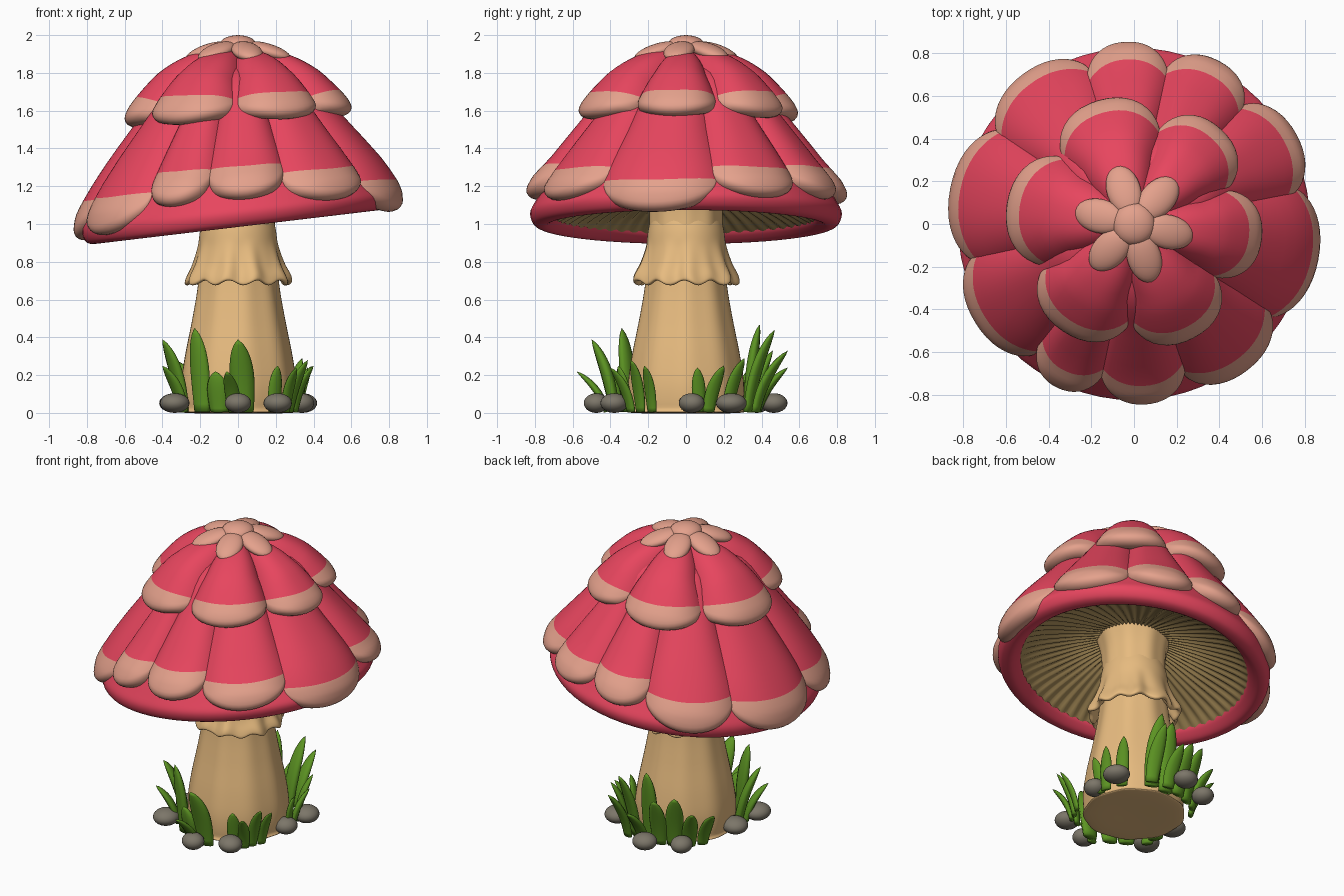
import bpy, bmesh, math
from mathutils import Vector, Matrix

if "Cube" in bpy.data.objects:
    bpy.data.objects.remove(bpy.data.objects["Cube"])


def material(name, r, g, b):
    m = bpy.data.materials.new(name)
    lin = [((c / 255 + 0.055) / 1.055) ** 2.4 for c in (r, g, b)]
    m.diffuse_color = (*lin, 1)
    m.use_nodes = True
    m.node_tree.nodes["Principled BSDF"].inputs["Base Color"].default_value = m.diffuse_color
    return m


RED = material("cap red", 233, 70, 95)
PALE = material("pale pink", 228, 161, 140)
TAN = material("stem tan", 232, 188, 128)
GILL = material("gill khaki", 178, 149, 94)
GREEN = material("grass green", 93, 149, 35)
GREY = material("stone grey", 124, 118, 105)


def tilt(p):
    """Lean the cap: the left side hangs lower, strongest at the rim."""
    k = 0.117 * max(0, min(1.1, 2.0 - p[2]))
    return (p[0], p[1], p[2] + k * p[0])


def smooth_path(pts, n=12):
    """Catmull-Rom samples through a few profile points."""
    P = [Vector(p) for p in pts]
    P = [2 * P[0] - P[1]] + P + [2 * P[-1] - P[-2]]
    out = []
    for i in range(1, len(P) - 2):
        a, b, c, d = P[i - 1:i + 3]
        for k in range(n):
            t = k / n
            out.append(0.5 * (2 * b + (c - a) * t + (2 * a - 5 * b + 4 * c - d) * t * t
                              + (3 * b - a - 3 * c + d) * t ** 3))
    return out + [P[-2]]


def grid(name, rows, mats, wrap=False, mat_rule=None, fix=False):
    """Mesh from rows of points, rows running from the top down."""
    bm = bmesh.new()
    V = [[bm.verts.new(p) for p in row] for row in rows]
    n = len(rows[0])
    for i in range(len(rows) - 1):
        for j in range(n if wrap else n - 1):
            k = (j + 1) % n
            f = bm.faces.new((V[i][j], V[i + 1][j], V[i + 1][k], V[i][k]))
            f.smooth = True
            if mat_rule:
                f.material_index = mat_rule(i)
    if wrap:
        bmesh.ops.remove_doubles(bm, verts=bm.verts, dist=1e-5)
    if fix:
        bmesh.ops.recalc_face_normals(bm, faces=bm.faces)
    me = bpy.data.meshes.new(name)
    bm.to_mesh(me)
    bm.free()
    for m in mats:
        me.materials.append(m)
    ob = bpy.data.objects.new(name, me)
    bpy.context.collection.objects.link(ob)
    return ob


def lathe(name, pts, mat, seg=64, ripple=None, warp=lambda p: p, n=6):
    rows = []
    for r, z in smooth_path(pts, n):
        row = []
        for j in range(seg):
            a = 2 * math.pi * j / seg
            dr, dz = ripple(a, r, z) if ripple else (0, 0)
            q = max(0, r) + dr
            row.append(warp((q * math.cos(a), q * math.sin(a), z + dz)))
        rows.append(row)
    return grid(name, rows, [mat], wrap=True)


def ellipsoid(name, mat, loc, scale, rot=Matrix(), warp=lambda p: p):
    bm = bmesh.new()
    bmesh.ops.create_uvsphere(bm, u_segments=24, v_segments=14, radius=1)
    M = Matrix.Translation(loc) @ rot @ Matrix.Diagonal((*scale, 1))
    for v in bm.verts:
        v.co = warp(M @ v.co)
    for f in bm.faces:
        f.smooth = True
    me = bpy.data.meshes.new(name)
    bm.to_mesh(me)
    bm.free()
    me.materials.append(mat)
    bpy.context.collection.objects.link(bpy.data.objects.new(name, me))


def petal(name, profile, a0, a1, z_tip, h, drop, band, bulge):
    """Pillow-shaped scale between two angles, sunk at its sides, rolled at its tip."""
    path = smooth_path(profile, 16)
    S = [0]
    for p, q in zip(path, path[1:]):
        S.append(S[-1] + (q - p).length)

    def at(s):
        i = 0
        while i < len(S) - 2 and S[i + 1] < s:
            i += 1
        d = (path[i + 1] - path[i]).normalized()
        return path[i] + d * (s - S[i]), Vector((-d.y, d.x))

    L0 = next((S[i] for i, p in enumerate(path) if p.y <= z_tip), S[-1])
    NU, NA, NB, R = 24, 14, 6, 0.05
    rows = [[] for _ in range(NA + NB + 9)]
    for j in range(NU + 1):
        u = math.sin((j / NU - 0.5) * math.pi)
        ang = math.radians((a0 + a1) / 2 + u * ((a1 - a0) / 2 + 0.8))
        L = L0 - drop * (1 - math.sqrt(max(0, 1 - u * u)))
        sb = min(L0 - band - 0.04 * u * u, L - 0.06)
        se = max(L - R, sb + 0.005)
        line = [(sb * i / NA, 0) for i in range(NA)]
        line += [(sb + (se - sb) * i / NB, 0) for i in range(NB)]
        for i in range(9):
            f = math.radians(160) * i / 8
            line.append((se + R * math.sin(f), 0.055 * (1 - math.cos(f))))
        for i, (s, sink) in enumerate(line):
            p, nrm = at(s)
            fade = min(1, s / (0.5 * L0))
            t = max(0, min(1, (s - L0 + band * 1.6) / band))
            off = -h * fade * abs(u) ** 2.8 - sink + bulge * t * t * (1 - u * u)
            p = p + nrm * off
            rows[i].append(tilt((p.x * math.cos(ang), p.x * math.sin(ang), p.y)))
    grid(name, rows, [RED, PALE], mat_rule=lambda i: int(i >= NA))


# cap shell with a rounded lip
lathe("cap_body", [(0, 1.87), (0.3, 1.76), (0.47, 1.57), (0.6, 1.4), (0.71, 1.255), (0.79, 1.13),
                   (0.825, 1.06), (0.805, 1.0), (0.75, 0.985), (0.7, 1.015), (0.68, 1.05)],
      RED, warp=tilt)

# ribbed underside
lathe("gills", [(0.735, 1.005), (0.6, 1.075), (0.4, 1.145), (0.22, 1.2), (0.1, 1.23)], GILL, seg=300, n=5,
      ripple=lambda a, r, z: (0, 0.007 * math.cos(60 * a + 5 * r) * min(1, (0.735 - r) * 12)), warp=tilt)

# outer ring of scales, each hanging to its own height
outer = [(0.06, 1.9), (0.34, 1.79), (0.5, 1.615), (0.6, 1.495), (0.705, 1.365), (0.795, 1.24),
         (0.85, 1.11), (0.865, 0.9)]
edges = [-168, -128, -102, -71, -33, 11, 47, 78, 107, 146, 192]
tips = [1.03, 1.14, 1.14, 1.085, 0.975, 1.07, 1.11, 1.13, 1.04, 1.02]
for i, (a, b, z) in enumerate(zip(edges, edges[1:], tips)):
    petal(f"outer_scale_{i}", outer, a, b, z, 0.055, 0.17, 0.185, 0.02)

# middle ring of scales
middle = [(0.04, 1.94), (0.25, 1.9), (0.4, 1.825), (0.5, 1.735), (0.565, 1.65), (0.6, 1.57), (0.615, 1.45)]
edges = [-155, -92, -33, 20, 75, 137, 205]
for i, (a, b) in enumerate(zip(edges, edges[1:])):
    petal(f"middle_scale_{i}", middle, a, b, 1.555, 0.1, 0.16, 0.155, 0.01)

# flower-like crown
for i, a in enumerate((107, 47, -13, -73, -133, 167)):
    t = math.radians(a)
    rot = Matrix.Rotation(t, 4, 'Z') @ Matrix.Rotation(math.radians(18), 4, 'Y')
    ellipsoid(f"crown_petal_{i}", PALE, (0.165 * math.cos(t), 0.165 * math.sin(t), 1.913),
              (0.125, 0.08, 0.04), rot, tilt)
ellipsoid("crown_button", PALE, (0, 0, 1.945), (0.1, 0.1, 0.055))

# stem, gently fluted
lathe("stem", [(0.23, 1.25), (0.195, 1.1), (0.195, 0.9), (0.215, 0.68), (0.245, 0.5), (0.285, 0.3),
               (0.305, 0.15), (0.3, 0.03), (0.28, 0), (0, 0)], TAN, seg=72,
      ripple=lambda a, r, z: (0.004 * math.cos(9 * a) * min(1, r * 4), 0))


# frilled skirt around the stem
def frill(a, r, z):
    k = max(0, min(1, (0.92 - z) / 0.2))
    w = math.sin(9 * a) + 0.5 * math.sin(14 * a + 1)
    return 0.011 * k * w, 0.013 * k * math.sin(11 * a + 2)


lathe("skirt", [(0.18, 1.05), (0.2, 0.97), (0.213, 0.88), (0.24, 0.79), (0.27, 0.725), (0.275, 0.695),
                (0.255, 0.69), (0.235, 0.72), (0.2, 0.76)], TAN, seg=120, ripple=frill)


def blade(name, base, tip, w):
    """Curved leaf with a lens section, pointed at the tip."""
    B, T = Vector((*base, 0.005)), Vector(tip)
    C = B * 0.8 + T * 0.2
    C.z = T.z * 0.6
    side = Vector((-base[1], base[0], 0)).normalized()
    rows = []
    for i in range(-1, 13):
        t = max(0, i) / 12
        p = B * (1 - t) ** 2 + C * 2 * t * (1 - t) + T * t * t
        d = ((C - B) * (1 - t) + (T - C) * t).normalized()
        nrm = side.cross(d).normalized()
        f = 0 if i in (-1, 12) else (0.8 + 0.7 * t) * (1 - t ** 2.4) ** 0.8
        rows.append([p + side * w * f * math.cos(a) + nrm * 0.5 * w * f * math.sin(a)
                     for a in (k * math.pi / 5 for k in range(10))])
    grid(name, rows, [GREEN], wrap=True, fix=True)


# grass: base xy, tip xyz, half width
blades = [
    ((-0.19, -0.3), (-0.23, -0.34, 0.45), 0.06), ((0.03, -0.38), (0.0, -0.5, 0.39), 0.066),
    ((-0.1, -0.35), (-0.12, -0.4, 0.22), 0.06), ((-0.29, -0.22), (-0.4, -0.3, 0.25), 0.045),
    ((-0.02, -0.42), (-0.06, -0.58, 0.22), 0.04), ((-0.29, -0.14), (-0.4, -0.22, 0.39), 0.06),
    ((0.19, -0.31), (0.21, -0.36, 0.25), 0.042), ((0.25, -0.29), (0.31, -0.4, 0.24), 0.036),
    ((0.27, -0.24), (0.37, -0.29, 0.28), 0.038), ((0.3, -0.18), (0.4, -0.22, 0.25), 0.034),
    ((0.32, 0.12), (0.39, 0.2, 0.25), 0.04), ((0.32, 0.07), (0.37, 0.06, 0.24), 0.038),
    ((0.28, 0.22), (0.34, 0.31, 0.29), 0.042), ((0.03, 0.33), (0.02, 0.39, 0.47), 0.06),
    ((0.14, 0.33), (0.17, 0.47, 0.44), 0.055), ((0.17, 0.37), (0.2, 0.54, 0.33), 0.048),
    ((-0.05, 0.35), (-0.08, 0.46, 0.33), 0.058), ((-0.14, 0.32), (-0.2, 0.41, 0.36), 0.058),
    ((-0.22, 0.28), (-0.31, 0.38, 0.27), 0.048), ((-0.27, 0.21), (-0.4, 0.28, 0.25), 0.042),
    ((0.05, 0.38), (0.06, 0.54, 0.24), 0.048),
]
for i, (b, t, w) in enumerate(blades):
    blade(f"grass_blade_{i}", b, t, w)

# stones around the foot
stones = [(0, -0.475), (-0.335, -0.28), (0.21, -0.38), (0.335, 0.03), (0.34, 0.24), (-0.02, 0.465),
          (-0.23, 0.375), (-0.335, -0.04)]
for i, (x, y) in enumerate(stones):
    s = 0.066 + 0.012 * ((i * 5) % 3) / 2
    ellipsoid(f"stone_{i}", GREY, (x, y, 0.052), (s * 1.06, s, 0.052), Matrix.Rotation(i * 1.3, 4, 'Z'))
